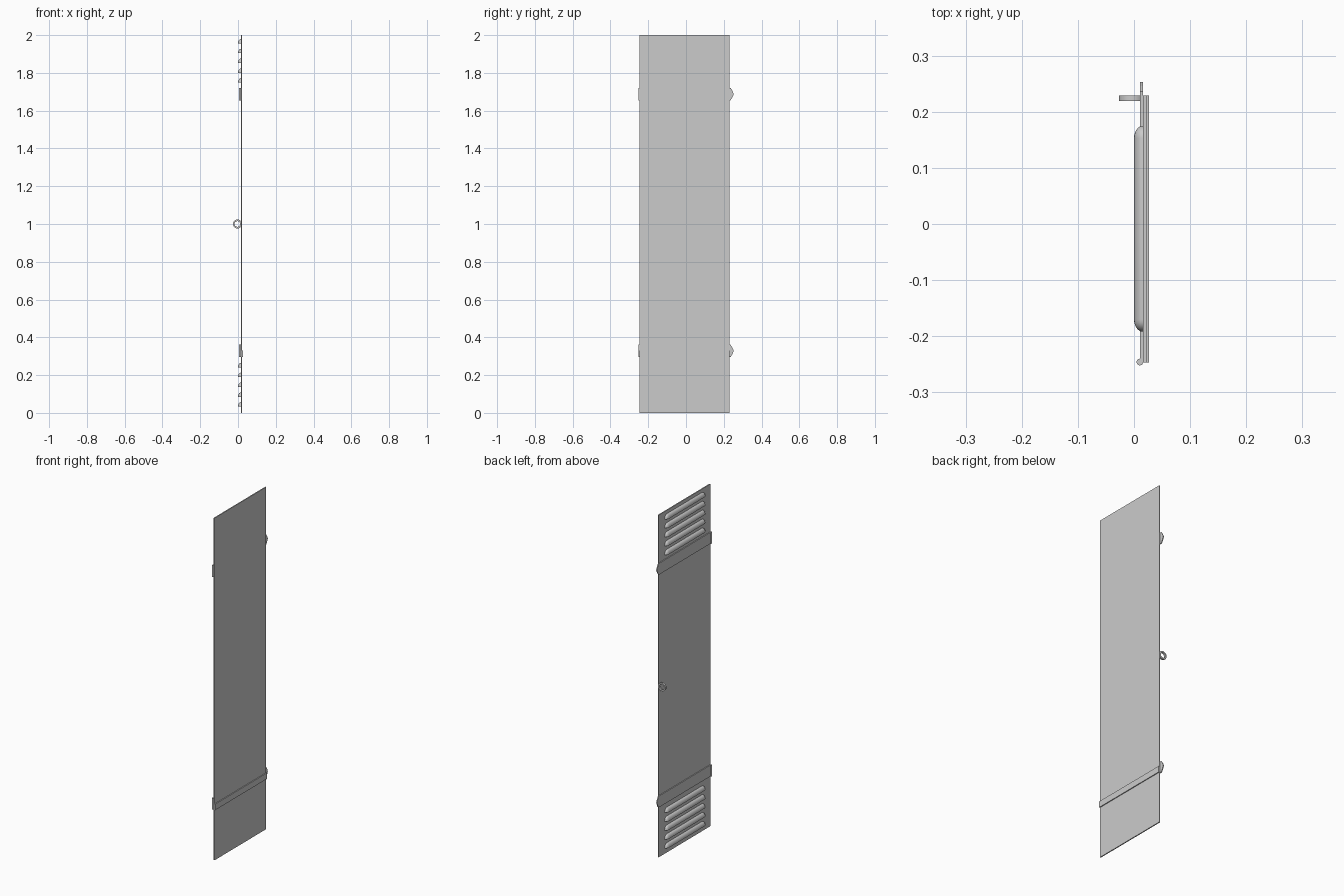
import bpy, bmesh, math

cube = bpy.data.objects.get("Cube")
if cube:
    bpy.data.objects.remove(cube)

steel = bpy.data.materials.new("grey steel")
steel.use_nodes = True
COLOUR = (0.6, 0.6, 0.6, 1)
steel.diffuse_color = COLOUR
steel.node_tree.nodes["Principled BSDF"].inputs["Base Color"].default_value = COLOUR


def finish(name, bm, smooth=False):
    bmesh.ops.recalc_face_normals(bm, faces=bm.faces)
    mesh = bpy.data.meshes.new(name)
    bm.to_mesh(mesh)
    bm.free()
    mesh.materials.append(steel)
    ob = bpy.data.objects.new(name, mesh)
    bpy.context.collection.objects.link(ob)
    if smooth:
        bpy.ops.object.select_all(action="DESELECT")
        ob.select_set(True)
        bpy.context.view_layer.objects.active = ob
        bpy.ops.object.shade_smooth_by_angle(angle=math.radians(40))
    return ob


def plate(name, outline, x0, x1):
    """Extrude a (y, z) outline from x0 to x1."""
    bm = bmesh.new()
    face = bm.faces.new([bm.verts.new((x0, y, z)) for y, z in outline])
    geom = bmesh.ops.extrude_face_region(bm, geom=[face])["geom"]
    moved = [v for v in geom if isinstance(v, bmesh.types.BMVert)]
    bmesh.ops.translate(bm, verts=moved, vec=(x1 - x0, 0, 0))
    return finish(name, bm)


def rectangle(y0, y1, z0, z1):
    return [(y0, z0), (y1, z0), (y1, z1), (y0, z1)]


BACK = 0.016       # plane on which the fittings sit
FRONT = 0.022

# Door sheet and the low raised band on its outer face
plate("door_panel", rectangle(-0.247, 0.229, 0, 2), BACK, FRONT)
plate("outer_band", rectangle(-0.247, 0.229, 0.295, 0.33), FRONT, 0.027)


# Strap with a chamfered tip, and a knuckle on the hinge edge
def hinge(label, z):
    h = 0.033
    plate(label + "_strap",
          [(-0.245, z - h), (0.236, z - h), (0.246, z - h / 2), (0.253, z),
           (0.246, z + h / 2), (0.236, z + h), (-0.245, z + h)], 0.011, BACK)
    bm = bmesh.new()
    bmesh.ops.create_cone(bm, cap_ends=True, segments=16, radius1=0.006,
                          radius2=0.006, depth=2 * h)
    bmesh.ops.translate(bm, verts=bm.verts, vec=(0.0105, -0.246, z))
    finish(label + "_knuckle", bm, True)


hinge("upper", 1.688)
hinge("lower", 0.328)


# Pressed louvre: a swept quarter arc with rounded ends, open underneath
def louvre(name, z):
    bm = bmesh.new()
    y0, y1, reach, height, steps = -0.192, 0.175, 0.016, 0.024, 6
    stations = []
    for i in range(steps + 1):
        a = math.pi / 2 * i / steps
        stations.append((y0 + 0.022 * (1 - math.cos(a)), math.sin(a)))
    stations += [(y0 + y1 - y, s) for y, s in reversed(stations)]
    rows = []
    for y, s in stations:
        s = max(s, 0.02)
        rows.append([bm.verts.new((BACK - reach * s * math.cos(t),
                                   y, z + height * (s * math.sin(t) - 0.5)))
                     for t in [math.pi / 2 * k / steps for k in range(steps + 1)]])
    for r, q in zip(rows, rows[1:]):
        for k in range(steps):
            bm.faces.new((r[k], r[k + 1], q[k + 1], q[k]))
    finish(name, bm, True)


for i in range(5):
    louvre(f"upper_louvre_{i + 1}", 1.76 + 0.052 * i)
    louvre(f"lower_louvre_{i + 1}", 0.045 + 0.052 * i)


# Ring for the padlock, flat sided, standing out from the inner face
bm = bmesh.new()
N = 24
loops = []
for i in range(N):
    a = 2 * math.pi * i / N
    loops.append([bm.verts.new((-0.003 + r * math.cos(a), y, 1 + r * math.sin(a)))
                  for r, y in ((0.024, 0.219), (0.024, 0.229),
                               (0.015, 0.229), (0.015, 0.219))])
for i in range(N):
    p, q = loops[i], loops[(i + 1) % N]
    for k in range(4):
        m = (k + 1) % 4
        bm.faces.new((p[k], p[m], q[m], q[k]))
finish("lock_ring", bm, True)
